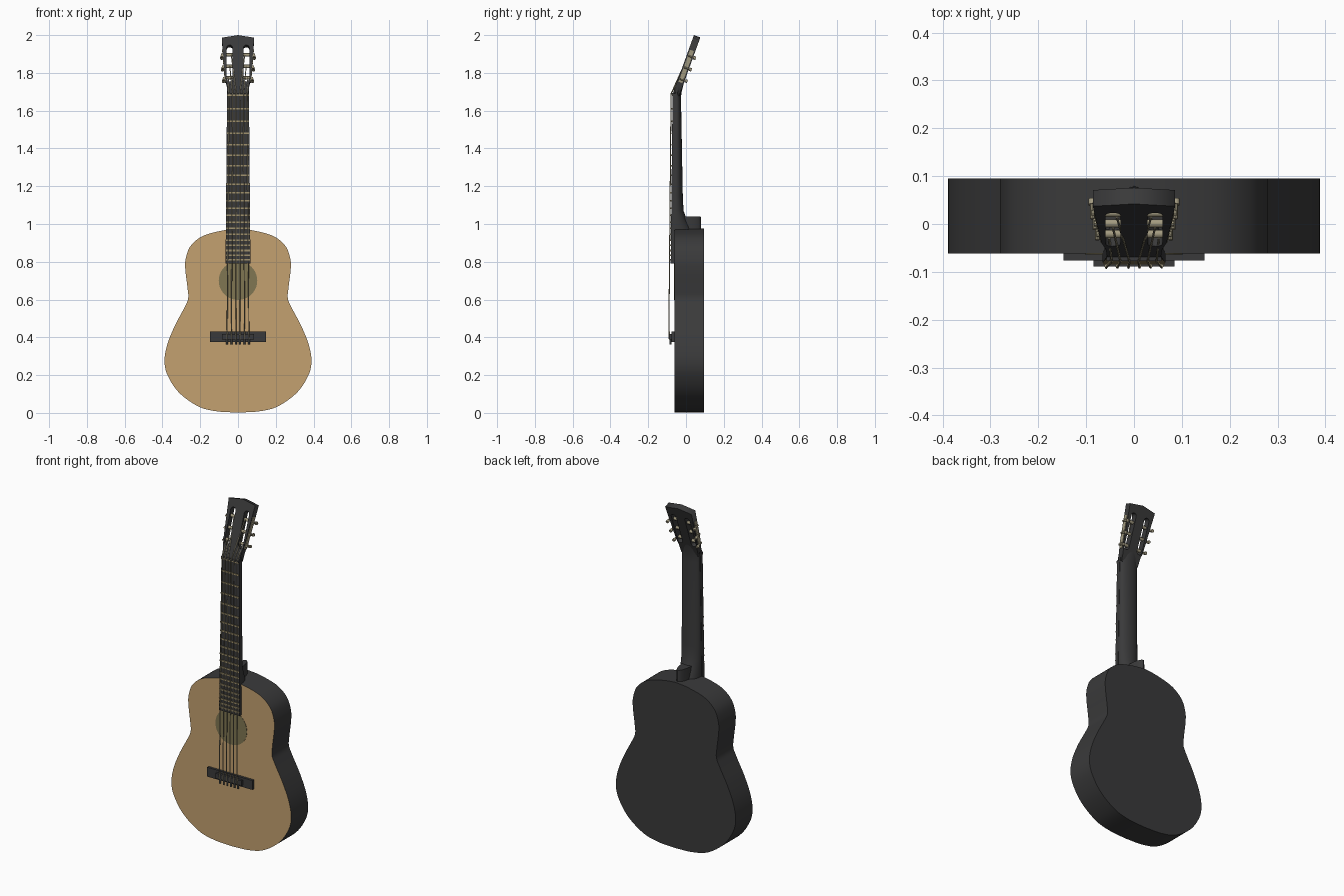
import bpy, bmesh, math
from mathutils import Matrix, Vector

if "Cube" in bpy.data.objects:
    bpy.data.objects.remove(bpy.data.objects["Cube"])


def mat(name, rgb):
    m = bpy.data.materials.new(name)
    m.diffuse_color = (*rgb, 1)
    m.use_nodes = True
    m.node_tree.nodes["Principled BSDF"].inputs["Base Color"].default_value = m.diffuse_color
    return m


DARK = mat("dark wood", (0.042, 0.042, 0.043))
TOP = mat("pale spruce", (0.55, 0.355, 0.16))
METAL = mat("aged metal", (0.37, 0.33, 0.22))
BRASS = mat("fret brass", (0.36, 0.29, 0.15))
HOLE = mat("sound hole olive", (0.215, 0.18, 0.085))
PIN = mat("pin grey", (0.12, 0.13, 0.13))


def finish(name, bm, *mats, smooth=None):
    bmesh.ops.recalc_face_normals(bm, faces=bm.faces[:])
    me = bpy.data.meshes.new(name)
    bm.to_mesh(me)
    bm.free()
    ob = bpy.data.objects.new(name, me)
    bpy.context.collection.objects.link(ob)
    for m in mats:
        me.materials.append(m)
    if smooth:
        bpy.ops.object.select_all(action='DESELECT')
        bpy.context.view_layer.objects.active = ob
        ob.select_set(True)
        bpy.ops.object.shade_smooth_by_angle(angle=math.radians(smooth))
    return ob


def add_box(bm, lo, hi, M=Matrix()):
    lo, hi = Vector(lo), Vector(hi)
    S = Matrix.Diagonal((*(hi - lo), 1))
    bmesh.ops.create_cube(bm, size=1, matrix=M @ Matrix.Translation((lo + hi) / 2) @ S)


def add_rod(bm, a, b, r, sides=8):
    a, b = Vector(a), Vector(b)
    d = b - a
    M = Matrix.Translation((a + b) / 2) @ d.to_track_quat('Z', 'Y').to_matrix().to_4x4()
    bmesh.ops.create_cone(bm, cap_ends=True, segments=sides, radius1=r, radius2=r,
                          depth=d.length, matrix=M)


def add_loft(bm, rings):
    vs = [[bm.verts.new(p) for p in ring] for ring in rings]
    n = len(vs[0])
    for a, b in zip(vs, vs[1:]):
        for i in range(n):
            bm.faces.new((a[i], a[(i + 1) % n], b[(i + 1) % n], b[i]))
    bm.faces.new(vs[0])
    bm.faces.new(vs[-1])


def spline(pts, steps=6):
    """Catmull-Rom through the points, ends kept."""
    p = [Vector(q) for q in pts]
    p = [p[0] * 2 - p[1]] + p + [p[-1] * 2 - p[-2]]
    out = []
    for i in range(1, len(p) - 2):
        a, b, c, d = p[i - 1:i + 3]
        for k in range(steps):
            t = k / steps
            out.append(0.5 * (2 * b + (c - a) * t + (2 * a - 5 * b + 4 * c - d) * t * t
                              + (3 * b - a - 3 * c + d) * t ** 3))
    return out + [p[-2]]


def d_ring(w, yf, yb, z):
    """D-shaped section: flat front, rounded back."""
    arc = [(-w * math.cos(a), yf + 0.006 + (yb - yf - 0.006) * math.sin(a), z)
           for a in [math.pi * i / 12 for i in range(13)]]
    return [(-w, yf, z)] + arc + [(w, yf, z)]


# body: mirrored outline extruded in depth, pale front and dark sides and back
half = spline([(0, 0.002), (0.11, 0.008), (0.21, 0.034), (0.31, 0.105), (0.37, 0.193), (0.389, 0.27),
               (0.375, 0.36), (0.335, 0.46), (0.285, 0.555), (0.264, 0.605), (0.267, 0.66),
               (0.279, 0.76), (0.276, 0.82), (0.25, 0.885), (0.185, 0.937), (0.08, 0.966), (0, 0.975)])
outline = [(p.x, p.y) for p in half] + [(-p.x, p.y) for p in half[-2:0:-1]]
bm = bmesh.new()
add_loft(bm, [[(x, y, z) for x, z in outline] for y in (-0.062, 0.095)])
body = finish("body", bm, DARK, TOP, smooth=35)
for f in body.data.polygons:
    f.material_index = int(f.normal.y < -0.9)

# sound hole disc
bm = bmesh.new()
add_rod(bm, (0, -0.060, 0.70), (0, -0.0635, 0.70), 0.102, 40)
finish("sound_hole", bm, HOLE)

# fretboard, leaning back slightly toward the nut
Z0, Z1 = 0.79, 1.69


def board(z):
    t = (z - Z0) / (Z1 - Z0)
    return 0.066 - 0.008 * t, -0.081 + 0.010 * t   # half width, front y


bm = bmesh.new()
rings = []
for z in (Z0, Z1):
    w, y = board(z)
    rings.append([(-w, y, z), (w, y, z), (w, y + 0.022, z), (-w, y + 0.022, z)])
add_loft(bm, rings)
w, y = board(Z1)
add_box(bm, (-w, y - 0.006, Z1 - 0.005), (w, y + 0.004, Z1 + 0.003))
finish("fretboard_and_nut", bm, DARK)

# frets spaced by the twelfth-root rule
SCALE, SADDLE = 1.272, 0.41
bm = bmesh.new()
for n in range(21):
    z = SADDLE + SCALE * 2 ** (-n / 12)
    w, y = board(z)
    w -= 0.001
    add_box(bm, (-w, y - 0.004, z - 0.004), (w, y + 0.002, z + 0.004))
finish("frets", bm, BRASS)

# neck: D sections, swelling at the heel and into the head
bm = bmesh.new()
add_loft(bm, [d_ring(*s) for s in [
    (0.062, -0.062, 0.030, 0.97), (0.062, -0.062, 0.005, 1.02), (0.062, -0.061, -0.013, 1.07),
    (0.061, -0.060, -0.017, 1.15), (0.057, -0.053, -0.026, 1.64), (0.058, -0.055, -0.025, 1.69),
    (0.060, -0.047, -0.012, 1.745)]])
finish("neck", bm, DARK, smooth=40)

# rounded heel
bm = bmesh.new()
add_loft(bm, [d_ring(0.034, -0.03, 0.080, 0.965), d_ring(0.030, -0.03, 0.078, 1.04)])
finish("heel", bm, DARK, smooth=40)

# tilted head frame: x across, y along the head, z out of its front
T = math.atan2(0.112, 0.31)
S, C = math.sin(T), math.cos(T)
HEAD = Matrix(((1, 0, 0, 0), (0, S, -C, -0.070), (0, C, S, 1.69), (0, 0, 0, 1)))
THICK = 0.036


def H(x, v, d):
    return HEAD @ Vector((x, v, d))


# headstock with two rounded slots
side = [(0.056, 0), (0.059, 0.05), (0.068, 0.09), (0.086, 0.315)]
loops = [side + [(0, 0.3296)] + [(-x, v) for x, v in reversed(side)]]
for s in (-1, 1):
    arc = [math.pi * i / 8 for i in range(9)]
    loops.append([(s * 0.044 + 0.016 * math.cos(a), 0.258 + 0.016 * math.sin(a)) for a in arc]
                 + [(s * 0.044 - 0.016 * math.cos(a), 0.085 - 0.016 * math.sin(a)) for a in arc])
cu = bpy.data.curves.new("headstock", 'CURVE')
cu.dimensions = '2D'
cu.fill_mode = 'BOTH'
cu.extrude = THICK / 2
for loop in loops:
    sp = cu.splines.new('POLY')
    sp.points.add(len(loop) - 1)
    for p, (x, v) in zip(sp.points, loop):
        p.co = (x, v, 0, 1)
    sp.use_cyclic_u = True
cu.materials.append(DARK)
head = bpy.data.objects.new("headstock", cu)
bpy.context.collection.objects.link(head)
head.matrix_world = HEAD @ Matrix.Translation((0, 0, -THICK / 2))
bpy.ops.object.select_all(action='DESELECT')
bpy.context.view_layer.objects.active = head
head.select_set(True)
bpy.ops.object.convert(target='MESH')

# tuners: rollers across the slots, side plates, shafts and buttons
POSTS = (0.095, 0.16, 0.225)
MID = -THICK / 2
bm = bmesh.new()


def edge(v):
    return 0.068 + (v - 0.09) * 0.08


for s in (-1, 1):
    add_loft(bm, [[H(s * (edge(v) + o), v, MID + d) for o, d in
                   ((-0.002, -0.011), (0.003, -0.011), (0.003, 0.011), (-0.002, 0.011))]
                  for v in (0.07, 0.25)])
    for v in POSTS:
        add_rod(bm, H(s * 0.027, v, MID), H(s * (edge(v) + 0.002), v, MID), 0.009, 10)
        x = s * (edge(v) + 0.008)
        add_rod(bm, H(s * edge(v), v, MID), H(x + s * 0.002, v, MID), 0.006)
        add_rod(bm, H(x, v - 0.008, MID + 0.010), H(x, v - 0.008, -THICK - 0.012), 0.005)
        add_rod(bm, H(x, v - 0.008, -THICK - 0.003), H(x, v - 0.008, -THICK - 0.015), 0.009, 10)
finish("tuners", bm, METAL, smooth=40)

# bridge plate and raised saddle block
bm = bmesh.new()
add_box(bm, (-0.147, -0.076, 0.376), (0.147, -0.060, 0.431))
add_box(bm, (-0.085, -0.089, 0.388), (0.085, -0.074, 0.418))
finish("bridge", bm, DARK)

# strings from bridge to nut to roller, with the tied ends under the bridge
bm = bmesh.new()
ends = bmesh.new()
for i in range(6):
    k = (i - 2.5) / 2.5
    xb, xn = 0.058 * k, 0.047 * k
    s = 1 if k > 0 else -1
    rank = i if i < 3 else 5 - i
    post = H(s * (0.036 + 0.008 * (2 - rank)), POSTS[rank], MID + 0.009)
    r = 0.0029 - 0.0001 * i
    add_rod(bm, (xb, -0.091, 0.392), (xn, -0.079, Z1), r, 6)
    add_rod(bm, (xn, -0.079, Z1), post, r, 6)
    add_rod(bm, (xb, -0.088, 0.412), (xb, -0.088, 0.430), 0.004, 8)
    add_rod(ends, (xb, -0.083, 0.362), (xb, -0.083, 0.391), 0.005, 8)
finish("strings", bm, METAL, smooth=40)
finish("string_ends", ends, PIN, smooth=40)
